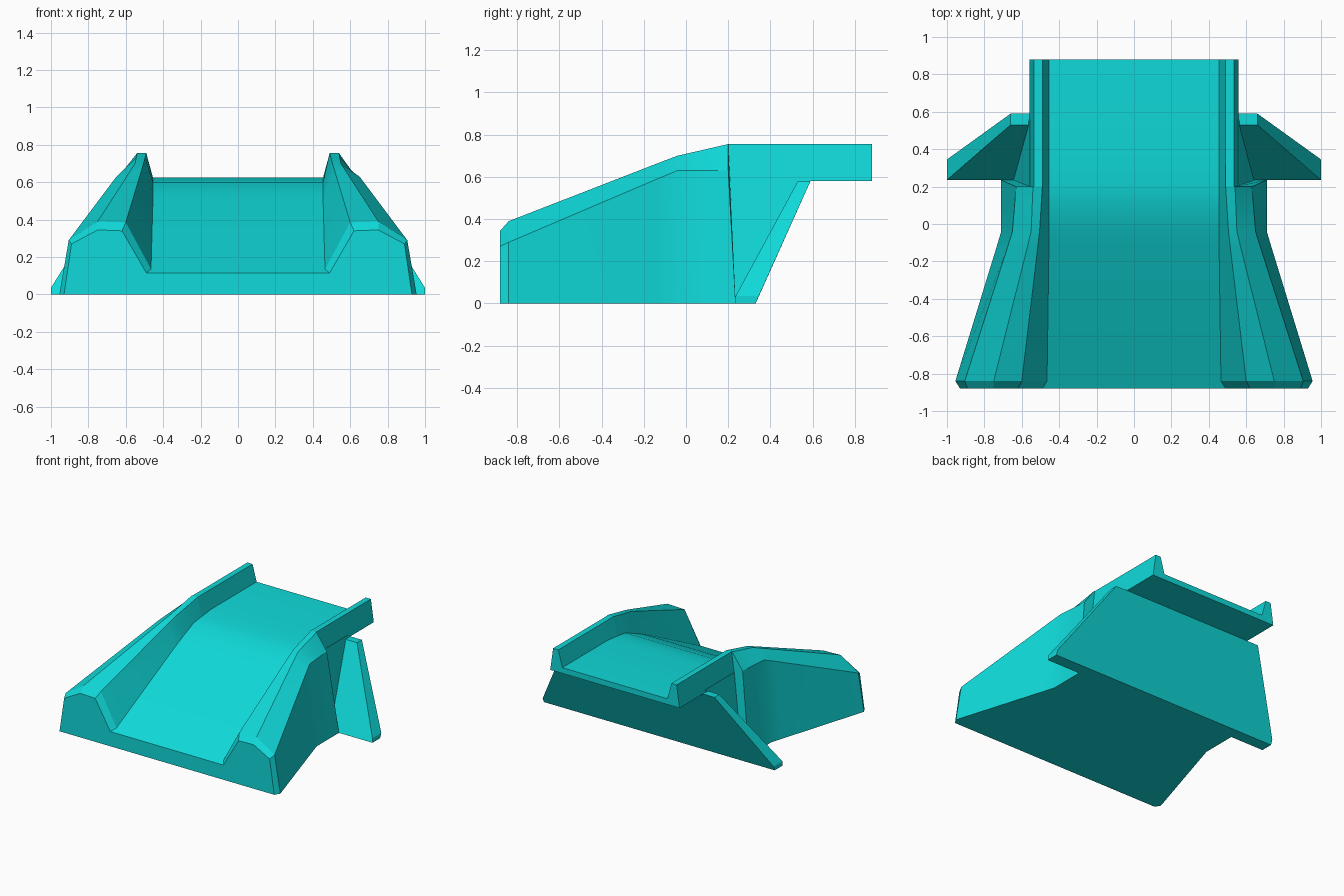
import bpy
import bmesh

cube = bpy.data.objects.get("Cube")
if cube:
    bpy.data.objects.remove(cube)

teal = bpy.data.materials.new("bright teal")
teal.use_nodes = True
colour = (0.005, 0.70, 0.70, 1)
teal.diffuse_color = colour
teal.node_tree.nodes["Principled BSDF"].inputs["Base Color"].default_value = colour


def loft(name, sections):
    """Join half cross-sections, each mirrored across x = 0, into a closed solid."""
    bm = bmesh.new()
    rings = []
    for half in sections:
        ring = half + [(-x, y, z) for x, y, z in reversed(half)]
        rings.append([bm.verts.new(p) for p in ring])
    n = len(rings[0])
    for a, b in zip(rings, rings[1:]):
        for i in range(n):
            j = (i + 1) % n
            bm.faces.new((a[i], a[j], b[j], b[i]))
    bm.faces.new(rings[0])
    bm.faces.new(rings[-1])
    bmesh.ops.recalc_face_normals(bm, faces=bm.faces)
    mesh = bpy.data.meshes.new(name)
    bm.to_mesh(mesh)
    bm.free()
    mesh.materials.append(teal)
    obj = bpy.data.objects.new(name, mesh)
    bpy.context.collection.objects.link(obj)
    bpy.ops.object.select_all(action="DESELECT")
    obj.select_set(True)
    bpy.context.view_layer.objects.active = obj
    bpy.ops.object.shade_smooth_by_angle(angle=0.35)
    return obj


def mix(a, b, t):
    return [(p[0] + (q[0] - p[0]) * t, p[1] + (q[1] - p[1]) * t) for p, q in zip(a, b)]


# Sloping ramp: floor edge, inner lip, outer lip, shoulder, foot as (x, z)
nose = [(0.49, 0.115), (0.62, 0.34), (0.75, 0.345), (0.89, 0.27), (0.93, 0)]
brow = [(0.465, 0.135), (0.60, 0.385), (0.75, 0.39), (0.905, 0.29), (0.955, 0)]
crest = [(0.455, 0.54), (0.505, 0.70), (0.55, 0.70), (0.65, 0.63), (0.71, 0)]
end = [(0.455, 0.612), (0.49, 0.755), (0.54, 0.755), (0.63, 0.63), (0.71, 0)]
bend = mix(brow, crest, 0.89)
bend[0] = (0.455, 0.50)
landing = mix(crest, end, 0.58)
landing[0] = (0.455, 0.60)
stations = [(-0.88, nose), (-0.84, brow), (-0.13, bend),
            (-0.04, crest), (0.1, landing), (0.2, end)]
ramp = [[(x, y, z) for x, z in profile] for y, profile in stations]
x, y, z = ramp[-1][-1]
ramp[-1][-1] = (x, 0.235, z)
loft("ramp", ramp)

# Level deck with its raised rails
rail = [(0.49, 0.755), (0.535, 0.755), (0.56, 0.58)]
loft("deck", [[(0.455, y, z)] + [(px, y, pz) for px, pz in rail]
              for y, z in ((0.2, 0.612), (0.32, 0.625), (0.88, 0.625))])

# Core that fills the space between ramp, deck and brace
loft("core", [[(0.56, 0.19, 0.6), (0.645, 0.19, 0)],
              [(0.56, 0.56, 0.6), (0.645, 0.27, 0)]])

# Wide leaning brace at the back
outline = [(0.66, 0.58), (1.0, 0.035), (1.0, 0)]
front_y = (0.53, 0.235, 0.235)
back_y = (0.59, 0.345, 0.33)
loft("brace", [[(x, y, z) for (x, z), y in zip(outline, depth)]
               for depth in (front_y, back_y)])
